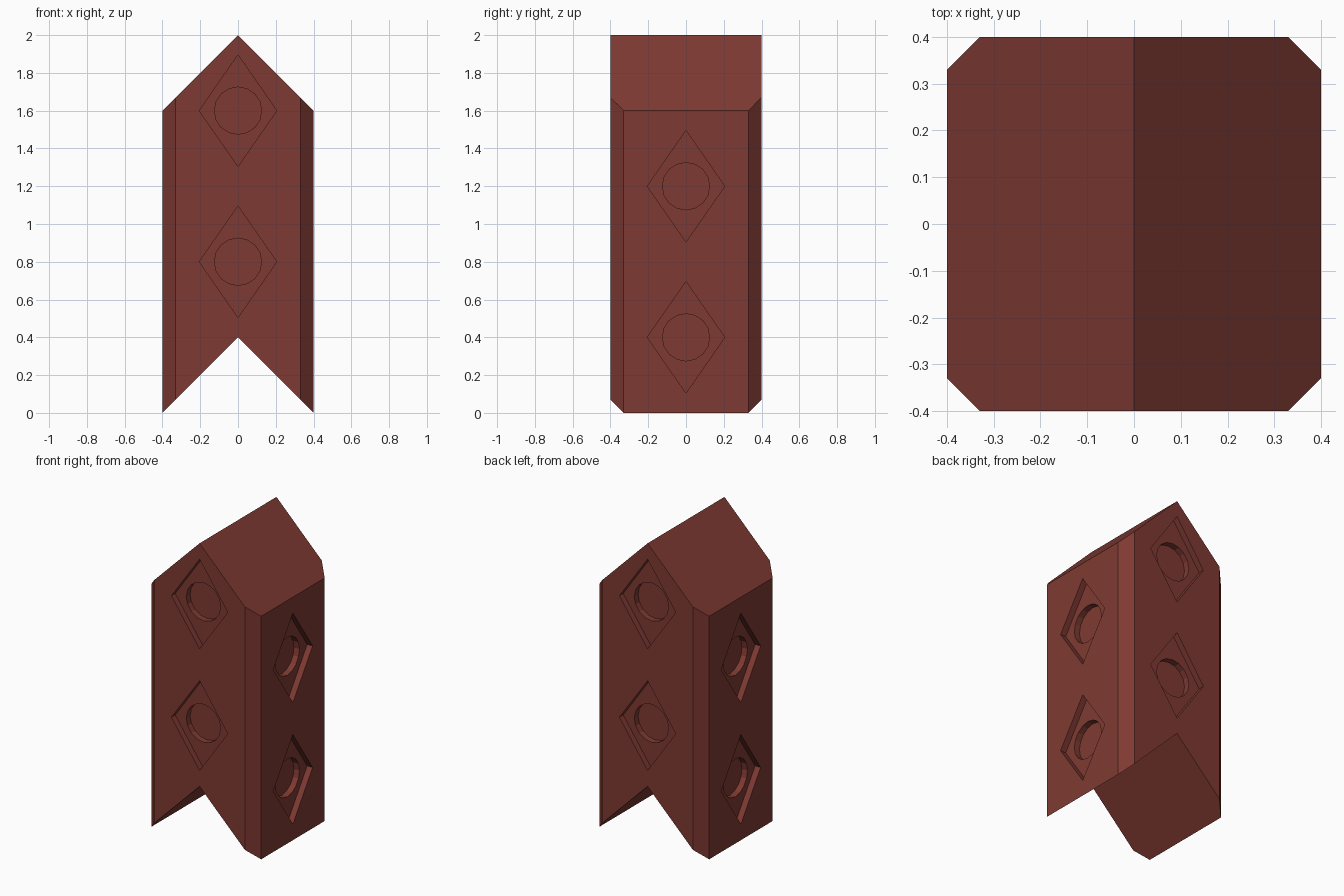
import bpy, bmesh
from math import radians
from mathutils import Matrix

cube = bpy.data.objects.get("Cube")
if cube:
    bpy.data.objects.remove(cube, do_unlink=True)

HALF, CHAMFER, RISE, HEIGHT = 0.4, 0.07, 0.4, 1.6
DEPTH = 0.04          # depth of each recess step

brick = bpy.data.materials.new("brick_red")
brick.use_nodes = True
colour = (0.21, 0.042, 0.032, 1)
brick.diffuse_color = colour
brick.node_tree.nodes["Principled BSDF"].inputs["Base Color"].default_value = colour


def make_object(name, bm):
    bmesh.ops.recalc_face_normals(bm, faces=bm.faces)
    mesh = bpy.data.meshes.new(name)
    bm.to_mesh(mesh)
    bm.free()
    mesh.materials.append(brick)
    obj = bpy.data.objects.new(name, mesh)
    bpy.context.collection.objects.link(obj)
    return obj


# Block: chevron profile extruded front to back, upright corners chamfered
bm = bmesh.new()
profile = [(-HALF, 0), (0, RISE), (HALF, 0),
           (HALF, HEIGHT), (0, HEIGHT + RISE), (-HALF, HEIGHT)]
face = bm.faces.new([bm.verts.new((x, -HALF, z)) for x, z in profile])
side = bmesh.ops.extrude_face_region(bm, geom=[face], use_keep_orig=True)
moved = [v for v in side["geom"] if isinstance(v, bmesh.types.BMVert)]
bmesh.ops.translate(bm, verts=moved, vec=(0, 2 * HALF, 0))
bmesh.ops.recalc_face_normals(bm, faces=bm.faces)
for sx in (-1, 1):
    for sy in (-1, 1):
        # Slice each corner off with a diagonal plane and cap the cut
        cut = bmesh.ops.bisect_plane(
            bm, geom=bm.verts[:] + bm.edges[:] + bm.faces[:],
            plane_co=(sx * HALF, sy * (HALF - CHAMFER), 0),
            plane_no=(sx, sy, 0), clear_outer=True)
        rim = [e for e in cut["geom_cut"] if isinstance(e, bmesh.types.BMEdge)]
        bmesh.ops.holes_fill(bm, edges=rim, sides=0)
block = make_object("chevron_block", bm)


def recess_cutter(name, sides, width, height, depth):
    """Matching prisms on all four faces, sunk to the given depth."""
    bm = bmesh.new()
    for turn in range(4):
        for z in ((0.8, 1.6) if turn % 2 == 0 else (0.4, 1.2)):
            place = (Matrix.Rotation(radians(90 * turn), 4, "Z")
                     @ Matrix.Translation((0, -HALF + depth - 0.1, z))
                     @ Matrix.Diagonal((width, 1, height, 1))
                     @ Matrix.Rotation(radians(90), 4, "X"))
            bmesh.ops.create_cone(bm, cap_ends=True, segments=sides, radius1=1,
                                  radius2=1, depth=0.2, matrix=place)
    return make_object(name, bm)


# Diamond recesses, then round sockets sunk into their floors
for cutter in (recess_cutter("diamond_cutter", 4, 0.205, 0.295, DEPTH),
               recess_cutter("socket_cutter", 16, 0.125, 0.125, 2 * DEPTH)):
    cutter.hide_render = True
    mod = block.modifiers.new(cutter.name, "BOOLEAN")
    mod.operation, mod.solver, mod.object = "DIFFERENCE", "EXACT", cutter
    bpy.context.view_layer.objects.active = block
    bpy.ops.object.modifier_apply(modifier=mod.name)
    bpy.data.objects.remove(cutter, do_unlink=True)
